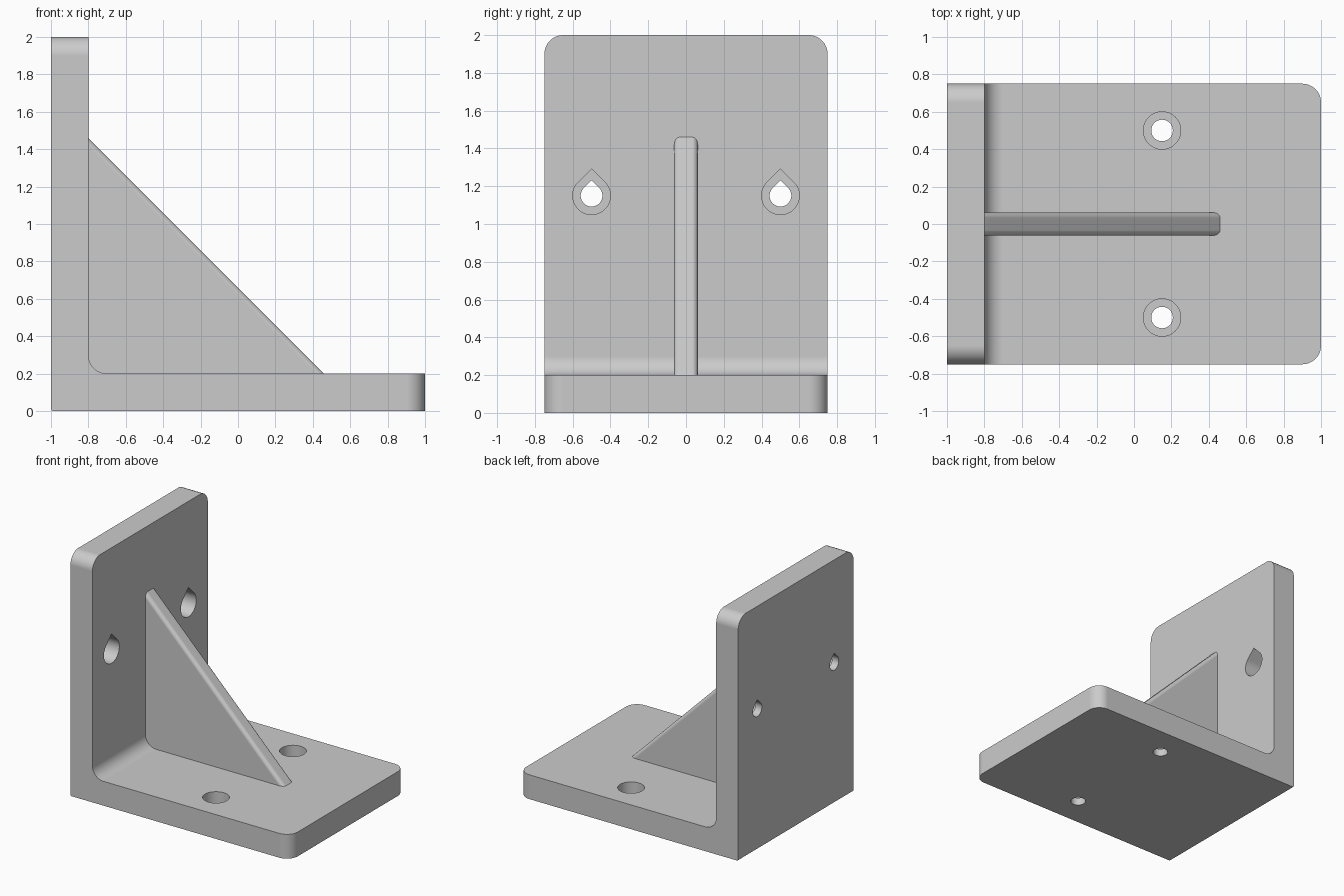
import bpy, bmesh, math
from mathutils import Matrix, Vector

if "Cube" in bpy.data.objects:
    bpy.data.objects.remove(bpy.data.objects["Cube"])

HALF = 0.75      # half the bracket width
THICK = 0.2      # plate thickness
ROUND = 0.1      # plate corner and inner fillet radius
RIB = 0.0625     # half the rib thickness

grey = bpy.data.materials.new("plain grey")
grey.use_nodes = True
grey.diffuse_color = (0.6, 0.6, 0.6, 1)
grey.node_tree.nodes["Principled BSDF"].inputs["Base Color"].default_value = (0.6, 0.6, 0.6, 1)


def prism(points, offset):
    """Closed outline extruded along a vector."""
    bm = bmesh.new()
    face = bm.faces.new([bm.verts.new(p) for p in points])
    moved = bmesh.ops.extrude_face_region(bm, geom=[face])["geom"]
    bmesh.ops.translate(bm, vec=offset, verts=[v for v in moved if isinstance(v, bmesh.types.BMVert)])
    bmesh.ops.recalc_face_normals(bm, faces=bm.faces)
    return bm


def round_edges(bm, rule, radius, segments=12):
    """Round the edges whose two ends both satisfy the rule."""
    edges = [e for e in bm.edges if all(rule(v.co) for v in e.verts)]
    bmesh.ops.bevel(bm, geom=edges, offset=radius, segments=segments,
                    profile=0.5, affect='EDGES', clamp_overlap=False)


def make_object(name, bm):
    mesh = bpy.data.meshes.new(name)
    bm.to_mesh(mesh)
    bm.free()
    mesh.materials.append(grey)
    obj = bpy.data.objects.new(name, mesh)
    bpy.context.collection.objects.link(obj)
    return obj


def activate(obj):
    bpy.ops.object.select_all(action='DESELECT')
    obj.select_set(True)
    bpy.context.view_layer.objects.active = obj


def cut(target, bm):
    cutter = make_object("hole_cutter", bm)
    cutter.hide_render = True
    mod = target.modifiers.new("hole", 'BOOLEAN')
    mod.operation, mod.solver, mod.object = 'DIFFERENCE', 'EXACT', cutter
    activate(target)
    bpy.ops.object.modifier_apply(modifier=mod.name)
    bpy.data.objects.remove(cutter)


def finish(obj):
    activate(obj)
    bpy.ops.object.shade_smooth_by_angle(angle=math.radians(30))
    mod = obj.modifiers.new("flat_normals", 'WEIGHTED_NORMAL')
    mod.keep_sharp = True


def hole_outline(radius, teardrop):
    """Circle, or circle with a 45 degree peak on top."""
    if not teardrop:
        return [(radius * math.cos(math.tau * i / 64), radius * math.sin(math.tau * i / 64)) for i in range(64)]
    arc = [math.radians(135 + 270 * i / 48) for i in range(49)]
    return [(radius * math.cos(a), radius * math.sin(a)) for a in arc] + [(0, radius * math.sqrt(2))]


# L-shaped body: base plate and upright plate
outline = [(-1, 0), (1, 0), (1, THICK), (THICK - 1, THICK), (THICK - 1, 2), (-1, 2)]
bm = prism([(x, -HALF, z) for x, z in outline], Vector((0, 2 * HALF, 0)))
inner = lambda c: abs(c.x + 1 - THICK) < 0.001 and abs(c.z - THICK) < 0.001
heel = lambda c: c.x < -0.999 and c.z < 0.001
round_edges(bm, inner, ROUND)
round_edges(bm, heel, 0.012, 2)
for side in (-1, 1):
    round_edges(bm, lambda c: c.x > 0.999 and c.y * side > HALF - 0.001, ROUND)
    round_edges(bm, lambda c: c.z > 1.999 and c.y * side > HALF - 0.001, ROUND)
body = make_object("bracket_body", bm)

# Screw holes with a wide recess on the inner side
for side in (-1, 1):
    for radius, start in ((0.0575, -0.1), (0.1, 0.06)):
        base = [(0.15 + u, 0.5 * side + v, start) for u, v in hole_outline(radius, False)]
        cut(body, prism(base, Vector((0, 0, 0.4))))
        wall = [(start - 1, 0.5 * side + u, 1.15 + v) for u, v in hole_outline(radius, True)]
        cut(body, prism(wall, Vector((0.4, 0, 0))))
finish(body)

# Triangular rib, sunk slightly into both plates
bm = prism([(x, -RIB, z) for x, z in ((-0.9, 0.1), (0.56, 0.1), (-0.9, 1.56))], Vector((0, 2 * RIB, 0)))
for side in (-1, 1):
    round_edges(bm, lambda c: c.x + c.z > 0.6 and c.y * side > RIB - 0.001, 0.03, 8)
finish(make_object("support_rib", bm))
